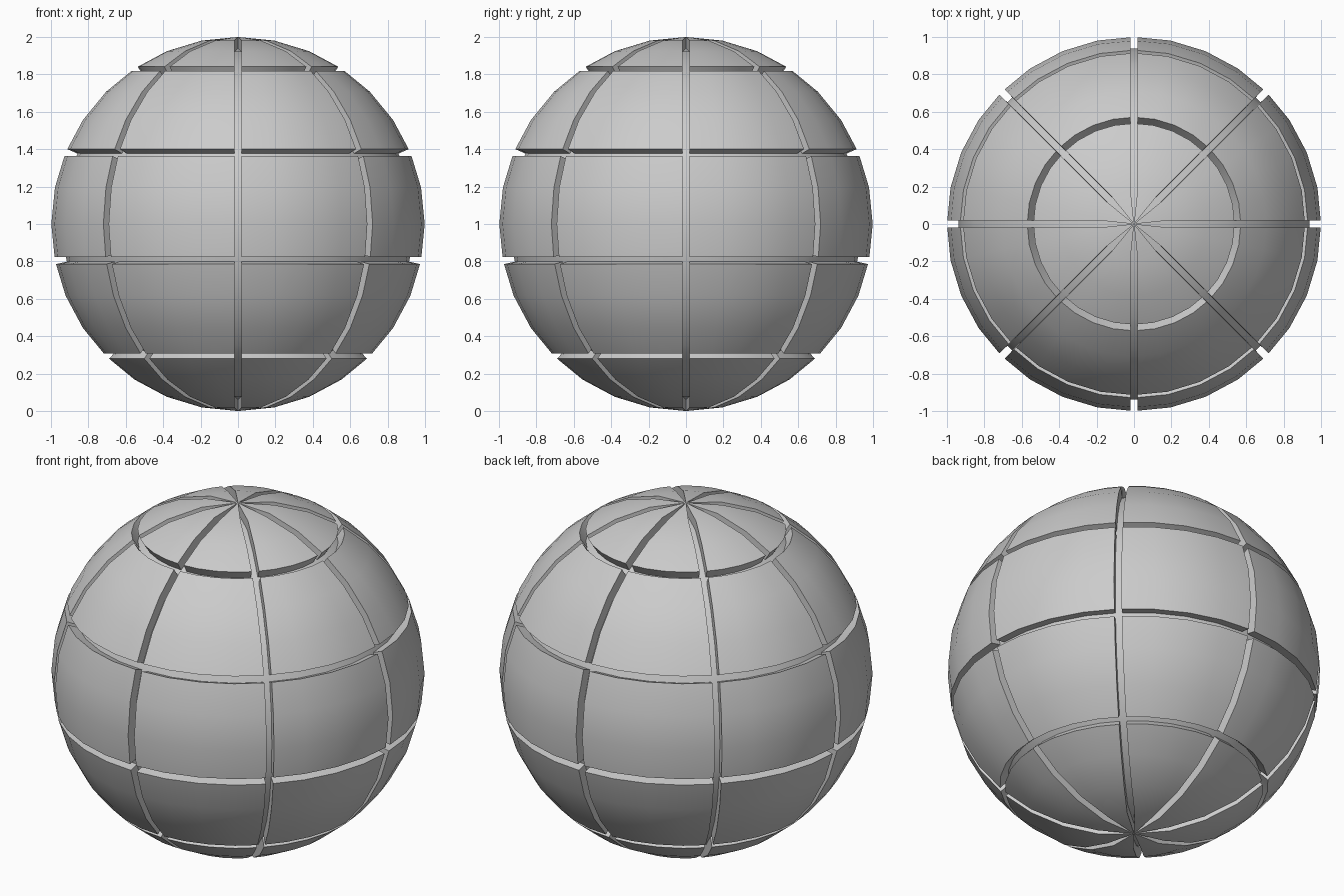
import bpy, bmesh
from math import pi, sin, cos, floor
from mathutils import Vector

if "Cube" in bpy.data.objects:
    bpy.data.objects.remove(bpy.data.objects["Cube"])

R, SEGS, RINGS = 1.0, 32, 16
HALF, DEPTH = 0.02, 0.06           # groove half width and depth
STEP = pi / RINGS
GROOVE_RINGS = (3, 6, 9, 12)       # latitude grooves, counted from the top pole
CENTRE = Vector((0, 0, 1))


def grid(i, j):
    return Vector((sin(i * STEP) * cos(j * STEP), sin(i * STEP) * sin(j * STEP), cos(i * STEP))) * R


def surface(i, j):
    """Point on the faceted sphere at fractional ring i, segment j."""
    i0, j0 = floor(i), floor(j)
    u, v = i - i0, j - j0
    return (grid(i0, j0).lerp(grid(i0, j0 + 1), v)).lerp(grid(i0 + 1, j0).lerp(grid(i0 + 1, j0 + 1), v), u)


# Ring positions: each groove latitude splits into two
d = HALF / (R * STEP)
rows, groove_rows = [], set()
for i in range(1, RINGS):
    if i in GROOVE_RINGS:
        groove_rows.add(len(rows))
        rows += [i - d, i + d]
    else:
        rows.append(i)

# Columns: each eighth of a turn splits into two; the gap keeps a constant width
cols, groove_cols = [], set()
for j in range(SEGS):
    if j % 4 == 0:
        groove_cols.add(len(cols))
        cols += [(j, -1), (j, 1)]
    else:
        cols.append((j, 0))

bm = bmesh.new()
verts = [[bm.verts.new(surface(i, j + s * d / sin(i * STEP)) + CENTRE) for j, s in cols] for i in rows]
top = bm.verts.new(CENTRE + Vector((0, 0, R)))
bottom = bm.verts.new(CENTRE - Vector((0, 0, R)))
n = len(cols)
groove_faces = []
for c in range(n):
    c2 = (c + 1) % n
    cells = [(bm.faces.new((top, verts[0][c], verts[0][c2])), False),
             (bm.faces.new((bottom, verts[-1][c2], verts[-1][c])), False)]
    for r in range(len(rows) - 1):
        quad = (verts[r][c], verts[r + 1][c], verts[r + 1][c2], verts[r][c2])
        cells.append((bm.faces.new(quad), r in groove_rows))
    groove_faces += [f for f, ring in cells if ring or c in groove_cols]

# Sink the groove network towards the centre
res = bmesh.ops.extrude_face_region(bm, geom=groove_faces)
for v in [g for g in res["geom"] if isinstance(g, bmesh.types.BMVert)]:
    v.co = CENTRE + (v.co - CENTRE) * (1 - DEPTH / R)
old = [f for f in groove_faces if f.is_valid]
if old:
    bmesh.ops.delete(bm, geom=old, context='FACES')
bmesh.ops.recalc_face_normals(bm, faces=bm.faces)

mesh = bpy.data.meshes.new("panelled_sphere")
bm.to_mesh(mesh)
bm.free()
obj = bpy.data.objects.new("panelled_sphere", mesh)
bpy.context.collection.objects.link(obj)
bpy.context.view_layer.objects.active = obj
obj.select_set(True)
bpy.ops.object.shade_smooth_by_angle(angle=pi / 6)
